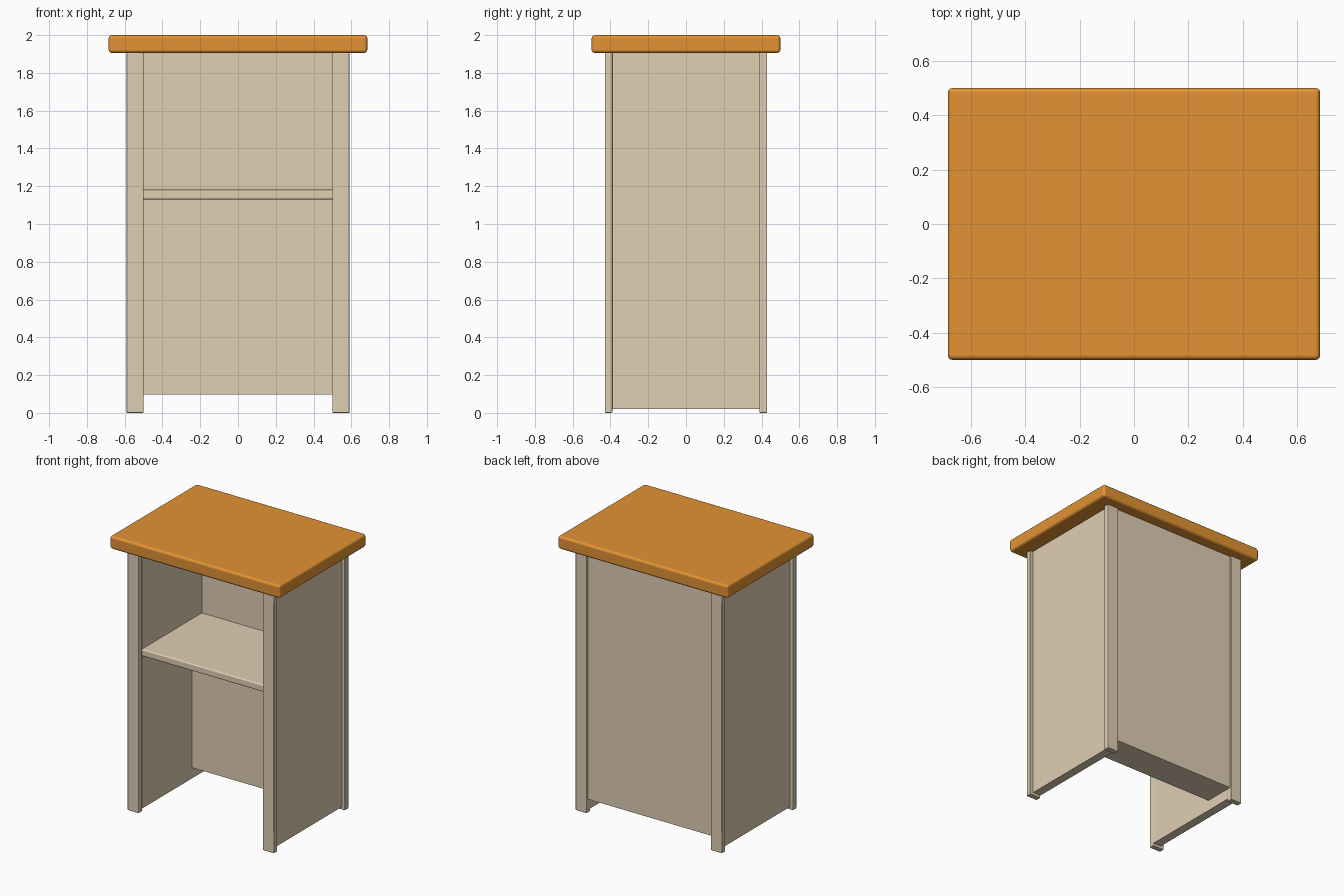
import bpy, bmesh

if "Cube" in bpy.data.objects:
    bpy.data.objects.remove(bpy.data.objects["Cube"])


def material(name, rgb):
    m = bpy.data.materials.new(name)
    m.diffuse_color = (*rgb, 1.0)
    m.use_nodes = True
    m.node_tree.nodes["Principled BSDF"].inputs["Base Color"].default_value = m.diffuse_color
    return m


ORANGE = material("orange wood", (0.76, 0.29, 0.033))
BEIGE = material("beige paint", (0.74, 0.62, 0.45))


def add_object(name, bm, mat, bevel=0.0, segments=2):
    """Turn the bmesh into an object, with optional rounded edges."""
    bmesh.ops.recalc_face_normals(bm, faces=bm.faces)
    mesh = bpy.data.meshes.new(name)
    bm.to_mesh(mesh)
    bm.free()
    mesh.materials.append(mat)
    obj = bpy.data.objects.new(name, mesh)
    bpy.context.collection.objects.link(obj)
    if bevel:
        mod = obj.modifiers.new("rounded edges", 'BEVEL')
        mod.width = bevel
        mod.segments = segments
        mod.harden_normals = True
        for p in mesh.polygons:
            p.use_smooth = True
    return obj


def drop_faces(bm, test):
    """Remove faces buried inside neighbouring parts."""
    bm.normal_update()
    bmesh.ops.delete(bm, geom=[f for f in bm.faces if test(f.normal)], context='FACES')


def box(name, x, y, z, mat, bevel=0.0, segments=2, buried=None):
    """Box spanning the (min, max) ranges."""
    bm = bmesh.new()
    bmesh.ops.create_cube(bm, size=1.0)
    for v in bm.verts:
        for i, (lo, hi) in enumerate((x, y, z)):
            v.co[i] = lo if v.co[i] < 0 else hi
    if buried:
        drop_faces(bm, buried)
    return add_object(name, bm, mat, bevel, segments)


# overhanging top board
box("table_top", (-0.685, 0.685), (-0.5, 0.5), (1.905, 2.0), ORANGE, 0.018, 3)

# corner posts and thick side panels, repeated left and right
for side, s in (("left", -1), ("right", 1)):
    def span(a, b):
        return tuple(sorted((s * a, s * b)))
    box(f"front_post_{side}", span(0.5, 0.59), (-0.43, -0.39), (0, 1.906), BEIGE, 0.005)
    box(f"back_post_{side}", span(0.5, 0.59), (0.388, 0.43), (0, 1.906), BEIGE, 0.005)
    box(f"side_panel_{side}", span(0.501, 0.565), (-0.392, 0.39), (0.02, 1.906), BEIGE,
        buried=lambda n: abs(n.y) > 0.5 or n.z > 0.5)

# back wall: stepped profile (y, z), thicker below the shelf
profile = [(0.415, 0.098), (0.415, 1.906), (0.30, 1.906),
           (0.30, 1.15), (0.186, 1.15), (0.186, 0.098)]
bm = bmesh.new()
face = bm.faces.new([bm.verts.new((-0.502, y, z)) for y, z in profile])
ext = bmesh.ops.extrude_face_region(bm, geom=[face])
for v in ext["geom"]:
    if isinstance(v, bmesh.types.BMVert):
        v.co.x = 0.502
bmesh.ops.recalc_face_normals(bm, faces=bm.faces)
drop_faces(bm, lambda n: abs(n.x) > 0.5 or n.z > 0.5)
add_object("back_wall", bm, BEIGE)

# inner shelf with a rounded front edge
box("shelf", (-0.502, 0.502), (-0.392, 0.302), (1.13, 1.182), BEIGE, 0.01,
    buried=lambda n: abs(n.x) > 0.5 or n.y > 0.5)
